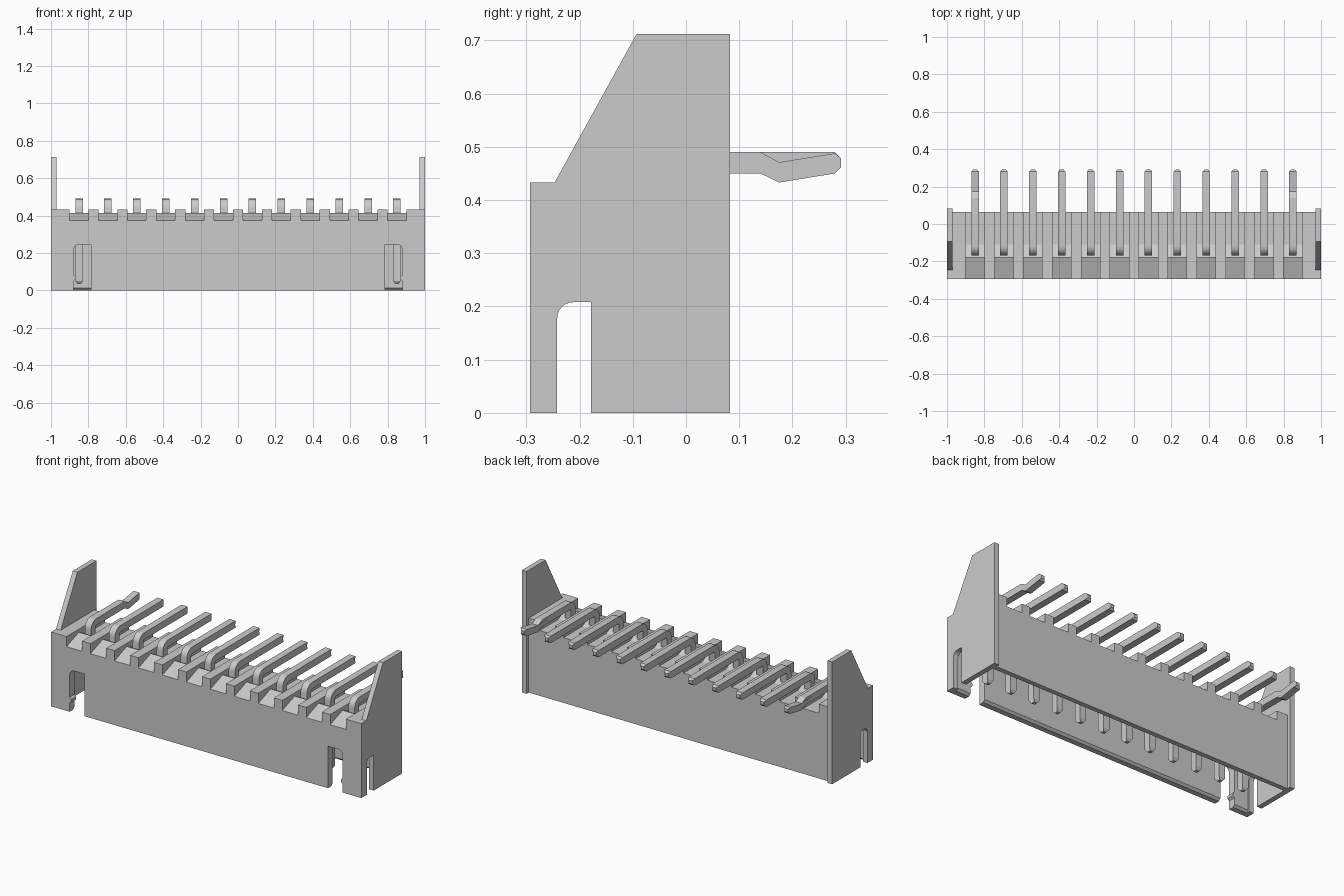
import bpy, bmesh, math

if "Cube" in bpy.data.objects:
    bpy.data.objects.remove(bpy.data.objects["Cube"])

PINS, PITCH = 12, 0.1545


def arc(cx, cy, r, a0, a1, n=6):
    return [(cx + r * math.cos(math.radians(a0 + (a1 - a0) * i / n)),
             cy + r * math.sin(math.radians(a0 + (a1 - a0) * i / n))) for i in range(n + 1)]


def add_prism(bm, pts, lo, hi, axis='X'):
    """Extrude a (y,z) profile along x, or an (x,z) profile along y."""
    def place(p, d):
        return (d, p[0], p[1]) if axis == 'X' else (p[0], d, p[1])
    a = [bm.verts.new(place(p, lo)) for p in pts]
    b = [bm.verts.new(place(p, hi)) for p in pts]
    bm.faces.new(a)
    bm.faces.new(b[::-1])
    for i in range(len(pts)):
        j = (i + 1) % len(pts)
        bm.faces.new((a[j], a[i], b[i], b[j]))


def finish(bm, name, smooth=False):
    bmesh.ops.recalc_face_normals(bm, faces=bm.faces)
    me = bpy.data.meshes.new(name)
    bm.to_mesh(me)
    bm.free()
    ob = bpy.data.objects.new(name, me)
    bpy.context.collection.objects.link(ob)
    if smooth:
        bpy.ops.object.select_all(action='DESELECT')
        ob.select_set(True)
        bpy.context.view_layer.objects.active = ob
        bpy.ops.object.shade_smooth_by_angle(angle=math.radians(25))
    return ob


pin_x = [(i - (PINS - 1) / 2) * PITCH for i in range(PINS)]

# Housing: channel section, open below, with bevelled inner rims
bm = bmesh.new()
add_prism(bm, [(-.293, 0), (-.293, .433), (.063, .433), (.063, 0), (.035, 0), (.023, .012),
               (.023, .3), (-.25, .3), (-.25, .012), (-.262, 0)], -.97, .97)
housing = finish(bm, "housing")

# Cutter: a ridged groove under each pin, and two front slots
bm = bmesh.new()
for x in pin_x:
    add_prism(bm, [(-.32, .364), (-.18, .415), (-.11, .38), (.1, .38), (.1, .5), (-.32, .5)],
              x - .05, x + .05)
for s in (-1, 1):
    slot = [(.785, -.02), (.785, .245)] + arc(.85, .215, .03, 90, 0)
    slot += [(.88, .085), (.868, .075), (.868, .06), (.88, .05), (.88, -.02)]
    add_prism(bm, [(s * x, z) for x, z in slot], -.32, -.2, 'Y')
cutter = finish(bm, "housing_cutter")
cutter.hide_render = True
mod = housing.modifiers.new("cuts", 'BOOLEAN')
mod.operation, mod.solver, mod.object = 'DIFFERENCE', 'EXACT', cutter
bpy.context.view_layer.objects.active = housing
bpy.ops.object.modifier_apply(modifier=mod.name)
bpy.data.objects.remove(cutter)

# End plates with tall ears and a side slot
ear = [(-.293, 0), (-.293, .433), (-.247, .433), (-.093, .712), (.083, .712), (.083, 0),
       (-.179, 0), (-.179, .208)] + arc(-.212, .178, .03, 90, 180) + [(-.242, 0)]
for s, name in ((-1, "left_end_plate"), (1, "right_end_plate")):
    bm = bmesh.new()
    add_prism(bm, ear, s * .97, s * 1.0)
    finish(bm, name)

# Right-angle pins; the outermost two have a retaining kink
outer = arc(-.118, .44, .05, 180, 90)
inner = arc(-.118, .44, .01, 90, 180, 4)
for i, x in enumerate(pin_x):
    kinked = i in (0, PINS - 1)
    top = [(.14, .49), (.175, .471), (.28, .488)] if kinked else [(.28, .49)]
    low = [(.28, .45), (.175, .433), (.14, .45)] if kinked else [(.28, .45)]
    tip = [(.291, .479), (.291, .461)]
    foot = [(-.138, .035), (-.158, .035)]
    prof = outer + top + tip + low + inner + [(-.128, .05)] + foot + [(-.168, .05)]
    bm = bmesh.new()
    add_prism(bm, prof, x - .02, x + .02)
    for v in bm.verts:  # taper both ends
        if v.co.y > .285 or v.co.z < .04:
            v.co.x = x + (v.co.x - x) * .5
    finish(bm, f"pin_{i + 1}", smooth=True)
